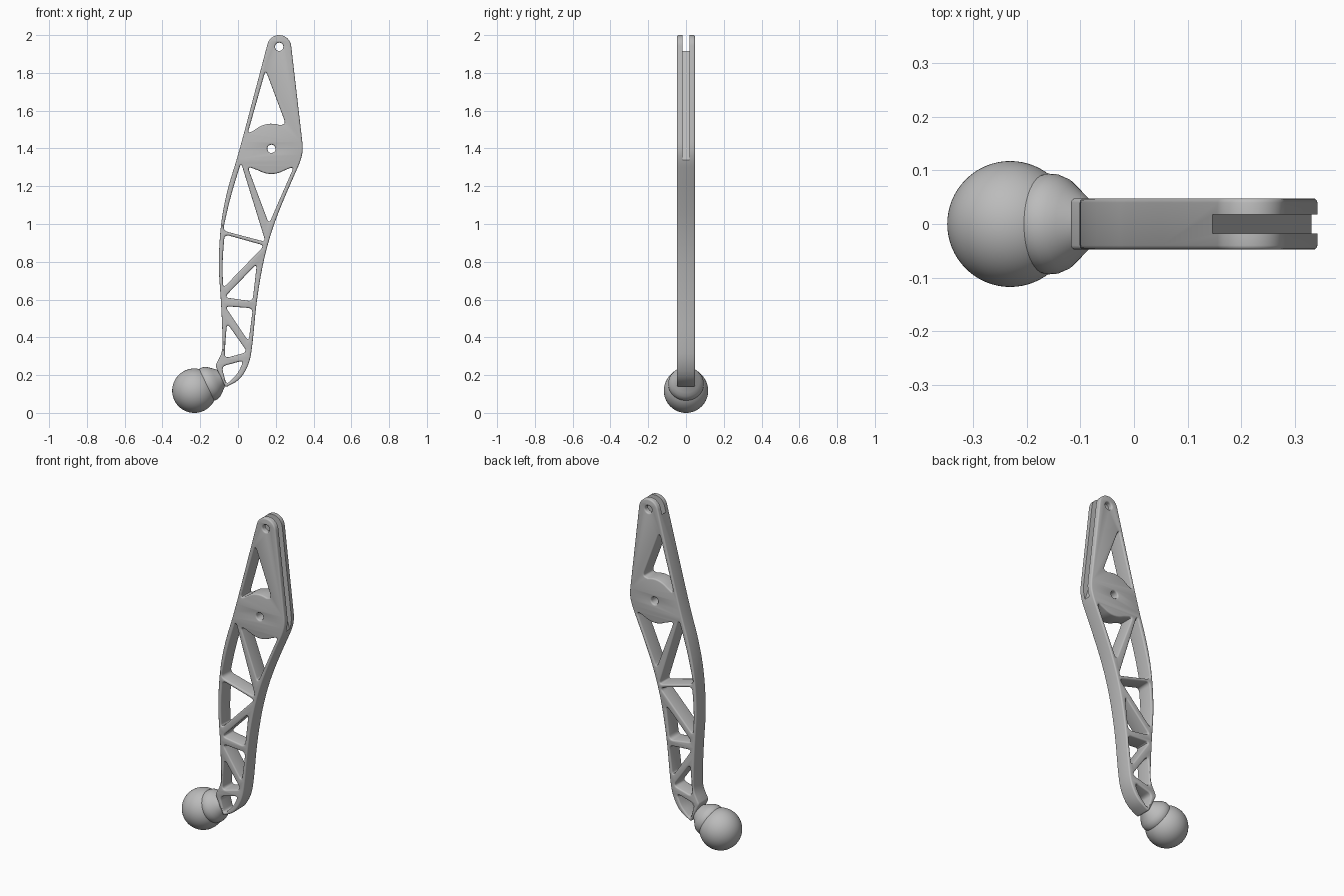
import bpy, bmesh, math
from mathutils import Vector

if "Cube" in bpy.data.objects:
    bpy.data.objects.remove(bpy.data.objects["Cube"])

grey = bpy.data.materials.new("satin_grey")
grey.diffuse_color = (0.5, 0.5, 0.5, 1)
grey.use_nodes = True
grey.node_tree.nodes["Principled BSDF"].inputs["Base Color"].default_value = grey.diffuse_color


def arc(cx, cz, r, a0, a1, n):
    return [(cx + r * math.cos(math.radians(a0 + (a1 - a0) * i / n)),
             cz + r * math.sin(math.radians(a0 + (a1 - a0) * i / n)), 0) for i in range(n + 1)]


def soften(pts, default, steps=6):
    """Round the corners of a closed polygon; a third value sets its own size (0 = keep)."""
    out = []
    for i, p in enumerate(pts):
        d = p[2] if len(p) > 2 else default
        a, b, c = Vector(pts[i - 1][:2]), Vector(p[:2]), Vector(pts[(i + 1) % len(pts)][:2])
        if d == 0:
            out.append(b)
            continue
        s = b + (a - b).normalized() * min(d, (a - b).length * 0.48)
        e = b + (c - b).normalized() * min(d, (c - b).length * 0.48)
        for k in range(steps + 1):
            t = k / steps
            out.append(s * (1 - t) ** 2 + b * 2 * t * (1 - t) + e * t * t)
    return out


def plate(name, loops, half, bevel):
    """Flat plate in the xz plane; the inner loops become holes."""
    cu = bpy.data.curves.new(name, 'CURVE')
    cu.dimensions, cu.fill_mode = '2D', 'BOTH'
    cu.extrude, cu.bevel_depth = half - bevel, bevel
    cu.offset, cu.bevel_resolution = -bevel, 2
    for loop in loops:
        sp = cu.splines.new('POLY')
        sp.points.add(len(loop) - 1)
        for pt, p in zip(sp.points, loop):
            pt.co = (p[0], p[1], 0, 1)
        sp.use_cyclic_u = True
    ob = bpy.data.objects.new(name, cu)
    bpy.context.collection.objects.link(ob)
    ob.rotation_euler.x = math.pi / 2
    activate(ob)
    bpy.ops.object.convert(target='MESH')
    bpy.ops.object.transform_apply(location=False, rotation=True, scale=False)
    bm = bmesh.new()
    bm.from_mesh(ob.data)
    bmesh.ops.remove_doubles(bm, verts=bm.verts, dist=1e-5)
    bmesh.ops.recalc_face_normals(bm, faces=bm.faces)
    bm.to_mesh(ob.data)
    bm.free()
    return ob


def activate(ob):
    bpy.ops.object.select_all(action='DESELECT')
    ob.select_set(True)
    bpy.context.view_layer.objects.active = ob


def finish(ob, angle=35):
    ob.data.materials.clear()
    ob.data.materials.append(grey)
    activate(ob)
    bpy.ops.object.shade_smooth_by_angle(angle=math.radians(angle))


# lever outline, counter-clockwise from the rounded top
outline = soften(arc(0.218, 1.936, 0.064, 6, 165, 16) + [
    (0.0, 1.36), (-0.052, 1.20), (-0.09, 1.02), (-0.105, 0.79), (-0.089, 0.58),
    (-0.081, 0.39), (-0.083, 0.32), (-0.12, 0.25, 0.012), (-0.066, 0.135, 0.012),
    (0.012, 0.175), (0.06, 0.26), (0.077, 0.36), (0.097, 0.585), (0.133, 0.80),
    (0.178, 0.965), (0.235, 1.115), (0.332, 1.335, 0.04), (0.345, 1.396, 0.04)], 0.2)

# lightening windows, the upper two following the pivot disc
disc = (0.177, 1.398, 0.133)
windows = [
    [(0.146, 1.815), (0.05, 1.475)] + arc(*disc, 130, 70, 8) + [(0.253, 1.53)],
    [(0.016, 1.325), (-0.04, 1.145, 0.1), (-0.08, 0.965), (0.146, 0.905)],
    [(0.05, 1.305)] + arc(*disc, 240, 300, 8) + [(0.297, 1.305), (0.214, 1.115, 0.1), (0.164, 1.0)],
    [(-0.071, 0.945), (-0.083, 0.80, 0.1), (-0.079, 0.66), (0.14, 0.886)],
    [(0.1, 0.79), (0.077, 0.59), (-0.072, 0.612)],
    [(-0.069, 0.565), (0.079, 0.554), (0.056, 0.378)],
    [(-0.058, 0.475), (-0.066, 0.39, 0.05), (-0.071, 0.289), (0.05, 0.322)],
    [(-0.087, 0.246), (0.031, 0.278), (0.0, 0.21), (-0.061, 0.148)]]
loops = [outline] + [soften(w, 0.027) for w in windows]
# pin holes
loops += [arc(x, z, 0.022, 0, 345, 23) for x, z in ((0.218, 1.938), (0.177, 1.398))]
lever = plate("lever_arm", loops, 0.048, 0.008)

# slot that splits the upper right edge into two cheeks
cutter = plate("slot_cutter", [[(0.126, 1.98), (0.354, 1.27), (0.6, 1.27),
                                (0.6, 2.2), (0.126, 2.2)]], 0.018, 0)
cutter.hide_render = True
mod = lever.modifiers.new("slot", 'BOOLEAN')
mod.operation, mod.solver, mod.object = 'DIFFERENCE', 'EXACT', cutter
activate(lever)
bpy.ops.object.modifier_apply(modifier=mod.name)
bpy.data.objects.remove(cutter)
finish(lever)

# ball end
centre = Vector((-0.231, 0, 0.1175))
bpy.ops.mesh.primitive_uv_sphere_add(segments=64, ring_count=32, radius=0.1175, location=centre)
ball = bpy.context.object
ball.name = "ball_end"
finish(ball)

# flared collar, turned around the axis from ball to lever
axis = Vector((0.90, 0, 0.43))
profile = [(0.05, 0), (0.05, 0.08), (0.064, 0.09), (0.078, 0.094), (0.094, 0.093), (0.112, 0.086),
           (0.128, 0.073), (0.143, 0.06), (0.158, 0.047), (0.158, 0)]
bm = bmesh.new()
vs = [bm.verts.new((r, 0, t)) for t, r in profile]
es = [bm.edges.new(p) for p in zip(vs, vs[1:])]
bmesh.ops.spin(bm, geom=vs + es, cent=(0, 0, 0), axis=(0, 0, 1), angle=2 * math.pi, steps=48)
bmesh.ops.remove_doubles(bm, verts=bm.verts, dist=1e-5)
bmesh.ops.recalc_face_normals(bm, faces=bm.faces)
me = bpy.data.meshes.new("collar")
bm.to_mesh(me)
bm.free()
collar = bpy.data.objects.new("collar", me)
bpy.context.collection.objects.link(collar)
collar.location = centre
collar.rotation_euler = axis.to_track_quat('Z', 'Y').to_euler()
finish(collar)
